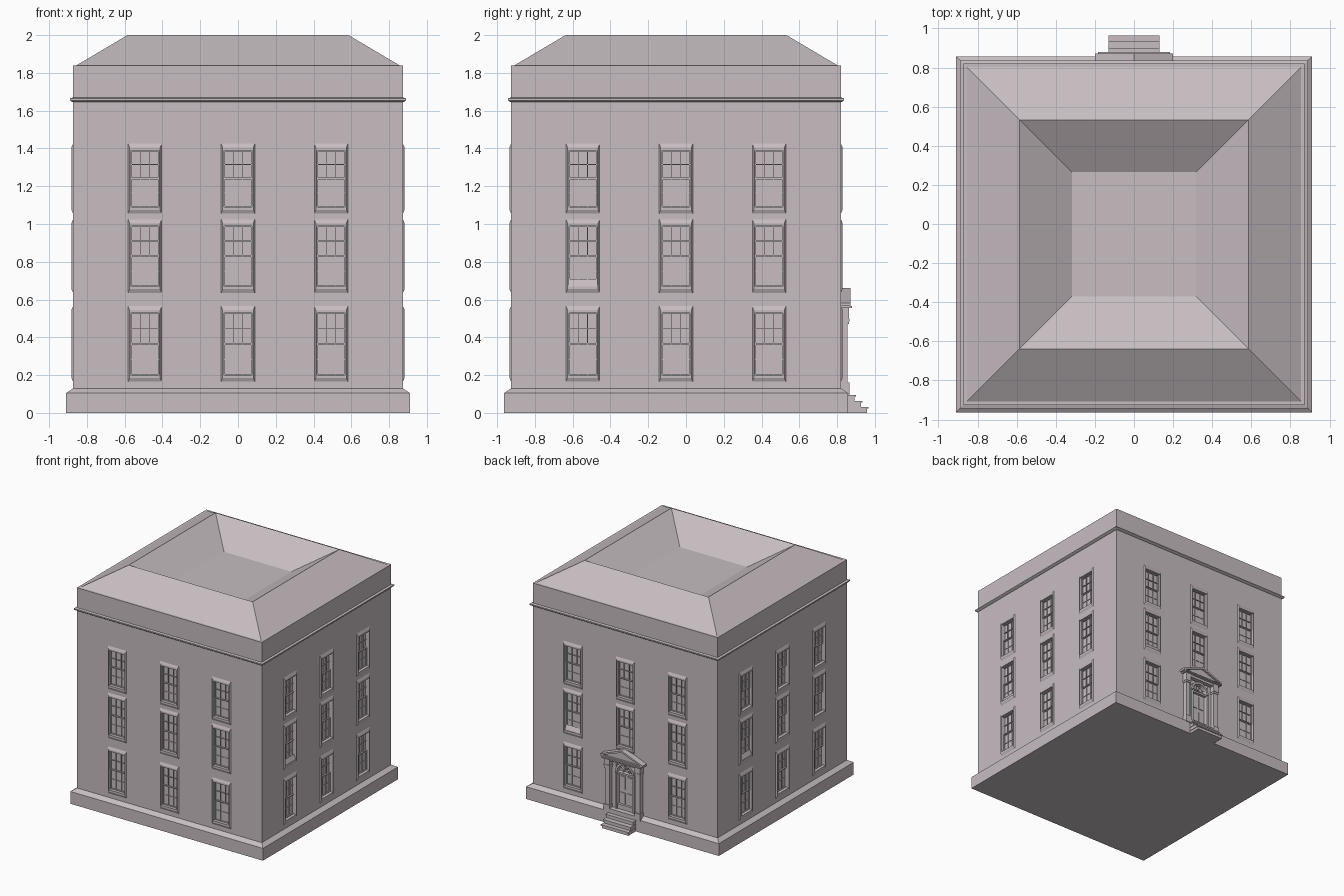
import bpy, bmesh, math
from mathutils import Matrix, Vector

if "Cube" in bpy.data.objects:
    bpy.data.objects.remove(bpy.data.objects["Cube"])

stone = bpy.data.materials.new("pale_mauve_stone")
stone.use_nodes = True
COLOUR = (0.57, 0.51, 0.535, 1)
stone.diffuse_color = COLOUR
stone.node_tree.nodes["Principled BSDF"].inputs["Base Color"].default_value = COLOUR

H = 0.873                                   # half width of the walls
CENTRE = Matrix.Translation((0, -0.053, 0))
BACK = 2
COLUMNS = (-0.493, 0, 0.493)
ROWS = ((0.2, 0.53), (0.67, 0.99), (1.09, 1.39))
HALF_W, MARGIN_U, MARGIN_Z, RECESS = 0.074, 0.015, 0.035, 0.025


def finish(bm, name):
    mesh = bpy.data.meshes.new(name)
    bmesh.ops.remove_doubles(bm, verts=bm.verts, dist=0.00005)
    bm.to_mesh(mesh)
    bm.free()
    obj = bpy.data.objects.new(name, mesh)
    obj.data.materials.append(stone)
    bpy.context.collection.objects.link(obj)
    return obj


def side(k):
    """Frame of one wall: u along the wall, d outward, z up."""
    return CENTRE @ Matrix.Rotation(k * math.pi / 2, 4, 'Z')


def point(k, u, d, z):
    return side(k) @ Vector((u, -H - d, z))


def bridge(bm, a, b):
    for i in range(len(a)):
        j = (i + 1) % len(a)
        bm.faces.new((a[i], a[j], b[j], b[i]))


def rect(bm, k, u0, u1, z0, z1, d=0):
    corners = ((u0, z0), (u1, z0), (u1, z1), (u0, z1))
    return [bm.verts.new(point(k, u, d, z)) for u, z in corners]


def prism(bm, k, outline, d0, d1):
    """Extrude a counter-clockwise outline in the wall plane outward."""
    inner = [bm.verts.new(point(k, u, d0, z)) for u, z in outline]
    outer = [bm.verts.new(point(k, u, d1, z)) for u, z in outline]
    bridge(bm, inner, outer)
    bm.faces.new(outer)
    bm.faces.new(inner[::-1])


def box(bm, k, u0, u1, z0, z1, d0, d1):
    prism(bm, k, ((u0, z0), (u1, z0), (u1, z1), (u0, z1)), d0, d1)


def square_loft(name, rings, bottom=False, top=False):
    bm = bmesh.new()
    loops = [[bm.verts.new(CENTRE @ Vector((x * h, y * h, z)))
              for x, y in ((-1, -1), (1, -1), (1, 1), (-1, 1))] for h, z in rings]
    for a, b in zip(loops, loops[1:]):
        bridge(bm, a, b)
    if bottom:
        bm.faces.new(loops[0][::-1])
    if top:
        bm.faces.new(loops[-1])
    return finish(bm, name)


# Plinth, cornice band and hollow hipped roof
square_loft("plinth", [(0.91, 0), (0.91, 0.105), (H, 0.13)], bottom=True)
square_loft("cornice", [(H, 1.645), (0.885, 1.65), (0.89, 1.655), (0.89, 1.665), (H, 1.67)])
square_loft("roof", [(H, 1.84), (0.855, 1.84), (0.585, 2), (0.318, 1.84)], top=True)

# Walls with raised, splayed window surrounds and recessed panes
us = [-H] + [c + s * (HALF_W + MARGIN_U) for c in COLUMNS for s in (-1, 1)] + [H]
zs = [0.13] + [z for lo, hi in ROWS for z in (lo - MARGIN_Z, hi + MARGIN_Z)] + [1.84]
SURROUND = ((0, 0, 0), (0.008, 0.02, 0.009), (MARGIN_U, MARGIN_Z, 0.009), (MARGIN_U, MARGIN_Z, -RECESS))
DOORWAY = ((0, 0, 0), (0, 0, -0.03))
walls = bmesh.new()
for k in range(4):
    for i, (u0, u1) in enumerate(zip(us, us[1:])):
        for j, (z0, z1) in enumerate(zip(zs, zs[1:])):
            loop = rect(walls, k, u0, u1, z0, z1)
            if i % 2 and j % 2:
                steps = DOORWAY if (k, i, j) == (BACK, 3, 1) else SURROUND
                for mu, mz, d in steps[1:]:
                    nxt = rect(walls, k, u0 + mu, u1 - mu, z0 + mz, z1 - mz, d)
                    bridge(walls, loop, nxt)
                    loop = nxt
            walls.faces.new(loop)
finish(walls, "walls")


# Sash windows: upper sash slightly proud of the lower one
def sash(bm, k, c, z0, z1, d):
    w, f, t = HALF_W, 0.005, 0.0015
    for s in (-1, 1):
        e = c + s * (w - f / 2)
        box(bm, k, e - f / 2, e + f / 2, z0, z1, -RECESS, d)
        m = c + s * w / 3
        box(bm, k, m - t, m + t, z0, z1, -RECESS, d - 0.004)
    for z in (z0, z1 - f):
        box(bm, k, c - w, c + w, z, z + f, -RECESS, d)
    mid = (z0 + z1) / 2
    box(bm, k, c - w, c + w, mid - t, mid + t, -RECESS, d - 0.004)


sashes = bmesh.new()
for k in range(4):
    for c in COLUMNS:
        for row, (z0, z1) in enumerate(ROWS):
            if (k, c, row) == (BACK, 0, 0):
                continue
            mid = (z0 + z1) / 2
            sash(sashes, k, c, z0, mid, -0.016)
            sash(sashes, k, c, mid, z1, -0.012)
finish(sashes, "window_sashes")

# Sloping vent at the foot of one window on three sides
vents = bmesh.new()
for k in (1, 2, 3):
    c, z = COLUMNS[0], ROWS[1][0]
    low = [vents.verts.new(point(k, c + s * HALF_W, 0.004, z)) for s in (-1, 1)]
    high = [vents.verts.new(point(k, c + s * HALF_W, -0.015, z + 0.04)) for s in (1, -1)]
    vents.faces.new(low + high)
finish(vents, "window_vents")

# Door with raised panels, frame and fanlight
door = bmesh.new()
box(door, BACK, -0.066, 0.066, 0.13, 0.43, -0.03, -0.018)
for s in (-1, 1):
    for z0, z1 in ((0.18, 0.27), (0.3, 0.41)):
        box(door, BACK, s * 0.032 - 0.022, s * 0.032 + 0.022, z0, z1, -0.018, -0.012)
finish(door, "door")

frame = bmesh.new()
for s in (-1, 1):
    a, b = sorted((s * 0.072, s * 0.09))
    box(frame, BACK, a, b, 0.13, 0.44, -0.03, 0.012)
box(frame, BACK, -0.09, 0.09, 0.43, 0.445, -0.03, 0.004)
box(frame, BACK, -0.09, 0.09, 0.13, 0.17, -0.03, 0.002)


def arc(r, n=12):
    return [(r * math.cos(math.pi * i / n), 0.445 + r * math.sin(math.pi * i / n)) for i in range(n + 1)]


prism(frame, BACK, arc(0.09) + arc(0.072)[::-1], -0.03, 0.012)
prism(frame, BACK, arc(0.03) + arc(0.024)[::-1], -0.03, -0.015)
for i in range(1, 5):
    t = math.pi * i / 5
    p, q = Vector((math.cos(t), math.sin(t))), Vector((-math.sin(t), math.cos(t))) * 0.0015
    pts = (p * 0.028 - q, p * 0.074 - q, p * 0.074 + q, p * 0.028 + q)
    prism(frame, BACK, [(v.x, v.y + 0.445) for v in pts], -0.03, -0.015)
finish(frame, "door_frame_and_fanlight")

# Portico: pilasters with bases and capitals, entablature, pediment
portico = bmesh.new()
for s in (-1, 1):
    for half, z0, z1, d in ((0.027, 0.1, 0.16, 0.045), (0.021, 0.16, 0.47, 0.036),
                            (0.025, 0.47, 0.485, 0.042), (0.028, 0.485, 0.5, 0.046)):
        box(portico, BACK, s * 0.145 - half, s * 0.145 + half, z0, z1, 0, d)
    box(portico, BACK, s * 0.145 - 0.026, s * 0.145 + 0.026, 0.5, 0.555, 0, 0.042)
    rake = [(s * 0.2, 0.57), (s * 0.2, 0.583), (0, 0.66), (0, 0.643)]
    prism(portico, BACK, rake if s > 0 else rake[::-1], 0, 0.052)
box(portico, BACK, -0.165, 0.165, 0.535, 0.555, 0, 0.036)
box(portico, BACK, -0.185, 0.185, 0.555, 0.565, 0, 0.06)
box(portico, BACK, -0.2, 0.2, 0.565, 0.575, 0, 0.05)
prism(portico, BACK, ((-0.185, 0.57), (0.185, 0.57), (0, 0.65)), 0, 0.036)
finish(portico, "portico")

# Entrance steps with projecting treads
stairs = bmesh.new()
for i, reach in enumerate((0.145, 0.115, 0.08)):
    top = 0.032 * (i + 1)
    box(stairs, BACK, -0.125, 0.125, 0 if i == 0 else top - 0.032, top - 0.01, 0, reach - 0.008)
    box(stairs, BACK, -0.13, 0.13, top - 0.01, top, 0, reach)
box(stairs, BACK, -0.12, 0.12, 0.096, 0.132, 0, 0.045)
finish(stairs, "entrance_steps")
